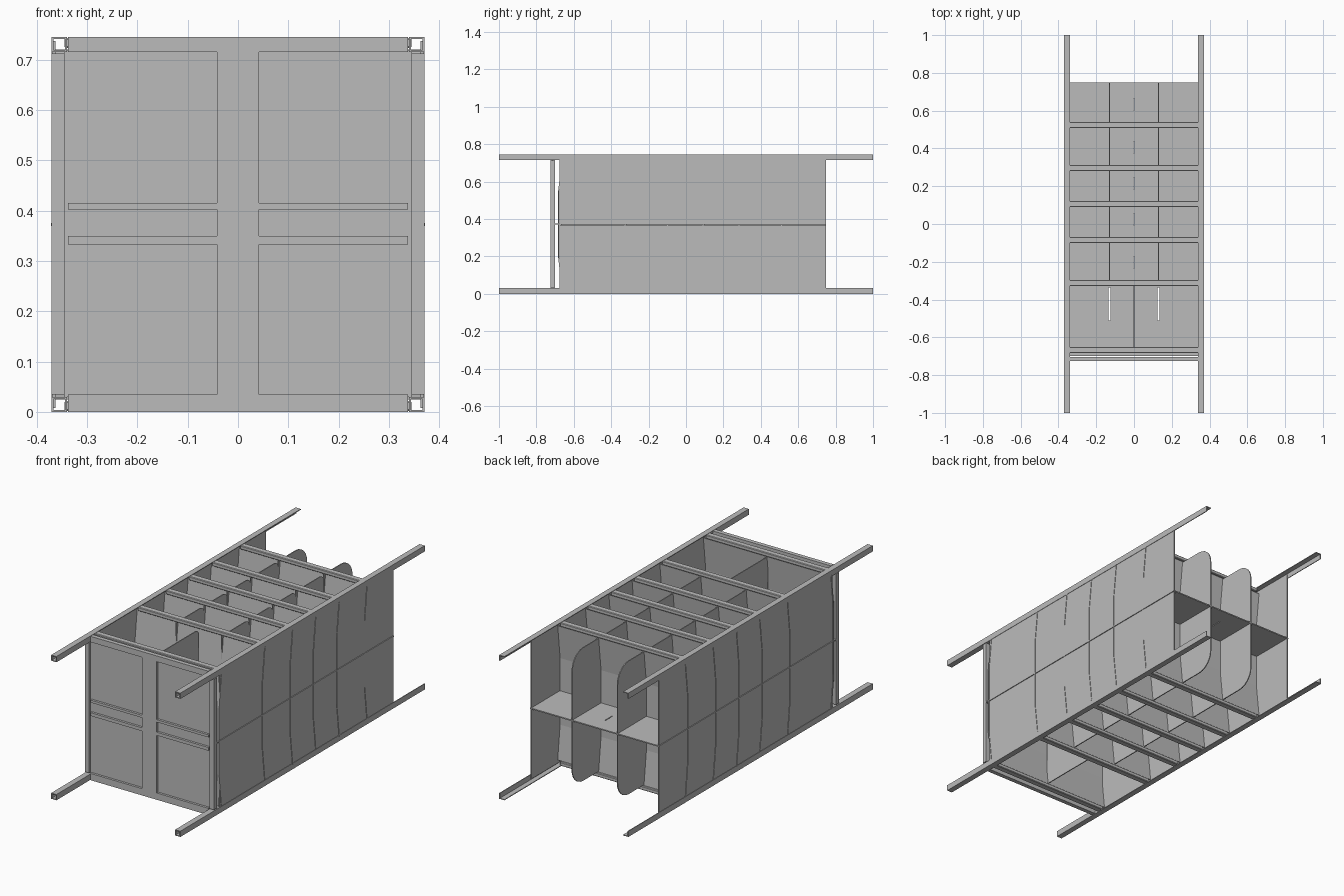
import bpy, bmesh, math
from mathutils import Vector

cube = bpy.data.objects.get("Cube")
if cube:
    bpy.data.objects.remove(cube, do_unlink=True)

grey = bpy.data.materials.new("plain grey")
grey.use_nodes = True
colour = (0.5, 0.5, 0.5, 1)
grey.diffuse_color = colour
grey.node_tree.nodes["Principled BSDF"].inputs["Base Color"].default_value = colour

HALF, TOP = 0.37, 0.745
MID = TOP / 2
BACK = 0.748
STATIONS = [-0.312, -0.085, 0.105, 0.296, 0.524]   # cross bar centres


def finish(name, bm):
    bmesh.ops.recalc_face_normals(bm, faces=bm.faces[:])
    mesh = bpy.data.meshes.new(name)
    bm.to_mesh(mesh)
    bm.free()
    mesh.materials.append(grey)
    obj = bpy.data.objects.new(name, mesh)
    bpy.context.collection.objects.link(obj)
    return obj


def box(name, lo, hi):
    bm = bmesh.new()
    bmesh.ops.create_cube(bm, size=1)
    lo, hi = Vector(lo), Vector(hi)
    for v in bm.verts:
        v.co = (lo + hi) / 2 + v.co * (hi - lo)
    return finish(name, bm)


def prism(name, outline, place, depth):
    """Extrude a flat outline; place(a, b) gives its 3D position."""
    bm = bmesh.new()
    face = bm.faces.new([bm.verts.new(place(a, b)) for a, b in outline])
    ext = bmesh.ops.extrude_face_region(bm, geom=[face])
    for g in ext["geom"]:
        if isinstance(g, bmesh.types.BMVert):
            g.co += Vector(depth)
    return finish(name, bm)


def grid_plate(name, us, vs, is_open, place, depth):
    """Flat grid with open cells left out, given thickness."""
    bm = bmesh.new()
    pts = [[bm.verts.new(place(u, v)) for v in vs] for u in us]
    for i in range(len(us) - 1):
        for j in range(len(vs) - 1):
            if not is_open((us[i] + us[i + 1]) / 2, (vs[j] + vs[j + 1]) / 2):
                bm.faces.new((pts[i][j], pts[i + 1][j], pts[i + 1][j + 1], pts[i][j + 1]))
    ext = bmesh.ops.extrude_face_region(bm, geom=bm.faces[:])
    for g in ext["geom"]:
        if isinstance(g, bmesh.types.BMVert):
            g.co += Vector(depth)
    bmesh.ops.delete(bm, geom=[v for v in bm.verts if not v.link_faces], context="VERTS")
    return finish(name, bm)


# Corner rails: outward angle sections, closed into tubes at the front legs
W, T = 0.03, 0.004
for sx, side in ((1, "left"), (-1, "right")):
    for sz, level in ((1, "upper"), (-1, "lower")):
        def at(a, b, y, sx=sx, sz=sz):
            return (sx * (HALF - a), y, MID + sz * (MID - b))
        angle = [(0, 0), (W, 0), (W, T), (T, T), (T, W), (0, W)]
        prism(f"{level}_{side}_rail", angle, lambda a, b: at(a, b, -1), (0, 2, 0))
        inner = [(W, T), (W, W), (T, W), (T, W - T), (W - T, W - T), (W - T, T)]
        prism(f"{level}_{side}_leg_inner", inner, lambda a, b: at(a, b, -1), (0, 0.33, 0))

    # Side panel, in two halves either side of the shelf edge
    x0, x1 = sorted((sx * 0.362, sx * 0.368))
    for level, z0, z1 in (("lower", 0.008, MID - 0.004), ("upper", MID + 0.004, TOP - 0.008)):
        box(f"{level}_{side}_side_panel", (x0, -0.675, z0), (x1, BACK, z1))
    x0, x1 = sorted((sx * 0.345, sx * HALF))
    box(f"{side}_front_post", (x0, -0.725, 0.035), (x1, -0.7, 0.712))

# Front frame with shallow recessed panels
FX = [-0.338, -0.042, 0.042, 0.338]
FZ = [0, 0.035, 0.333, 0.35, 0.402, 0.415, 0.715, TOP]


def front_recess(x, z):
    field = 0.035 < z < 0.333 or 0.35 < z < 0.402 or 0.415 < z < 0.715
    return abs(x) > 0.042 and field


grid_plate("front_frame", FX, FZ, front_recess, lambda x, z: (x, -0.725, z), (0, 0.022, 0))
box("front_backing", (-0.345, -0.713, 0.03), (0.345, -0.703, 0.718))

# Middle shelf with two wide slots in front and short slits further back
SLOTS = [(-0.51, -0.335)]
SLITS = [(y + 0.08, y + 0.14) for y in STATIONS]
shelf_y = sorted([-0.7, BACK] + [y for pair in SLOTS + SLITS for y in pair])
shelf_x = [-0.371, -0.135, -0.125, -0.002, 0.002, 0.125, 0.135, 0.371]


def shelf_gap(x, y):
    if abs(abs(x) - 0.13) < 0.005:
        return any(a < y < b for a, b in SLOTS)
    return abs(x) < 0.002 and any(a < y < b for a, b in SLITS)


grid_plate("middle_shelf", shelf_x, shelf_y, shelf_gap,
           lambda x, y: (x, y, MID - 0.003), (0, 0, 0.006))

# Folded cross plates, whose edges just show through the side panels
FOLD = [(0.012, 0.025), (-0.008, 0.2), (-0.008, 0.545), (0.012, 0.72)]
for i, y in enumerate([-0.668] + STATIONS):
    strip = FOLD + [(a + 0.005, z) for a, z in reversed(FOLD)]
    prism(f"cross_plate_{i + 1}", strip, lambda a, z: (-0.3705, y - 0.008 + a, z), (0.741, 0, 0))
    # Cross bars above and below
    for level, z0 in (("lower", 0.002), ("upper", TOP - 0.022)):
        bar = box(f"{level}_cross_bar_{i + 1}", (-0.345, y - 0.016, z0), (0.345, y + 0.016, z0 + 0.02))
        bev = bar.modifiers.new("edge", "BEVEL")
        bev.width, bev.segments = 0.003, 1


# Upright dividers with rounded rear corners
def divider(name, x, y0, y1, r):
    z0, z1 = 0.028, TOP - 0.028
    outline = [(y0, z1), (y0, z0)]
    for cz, start in ((z0 + r, -90), (z1 - r, 0)):
        for k in range(7):
            a = math.radians(start + 15 * k)
            outline.append((y1 - r + r * math.cos(a), cz + r * math.sin(a)))
    prism(name, outline, lambda y, z: (x - 0.0025, y, z), (0.005, 0, 0))


divider("front_bay_divider", 0, -0.668, STATIONS[0] - 0.015, 0.02)
ends = STATIONS[1:] + [BACK + 0.012]
for i, (a, b) in enumerate(zip(STATIONS, ends)):
    last = b > 0.7
    for x, side in ((-0.13, "right"), (0.13, "left")):
        divider(f"{side}_divider_{i + 1}", x, a - 0.01, b - 0.012, 0.09 if last else 0.03)
